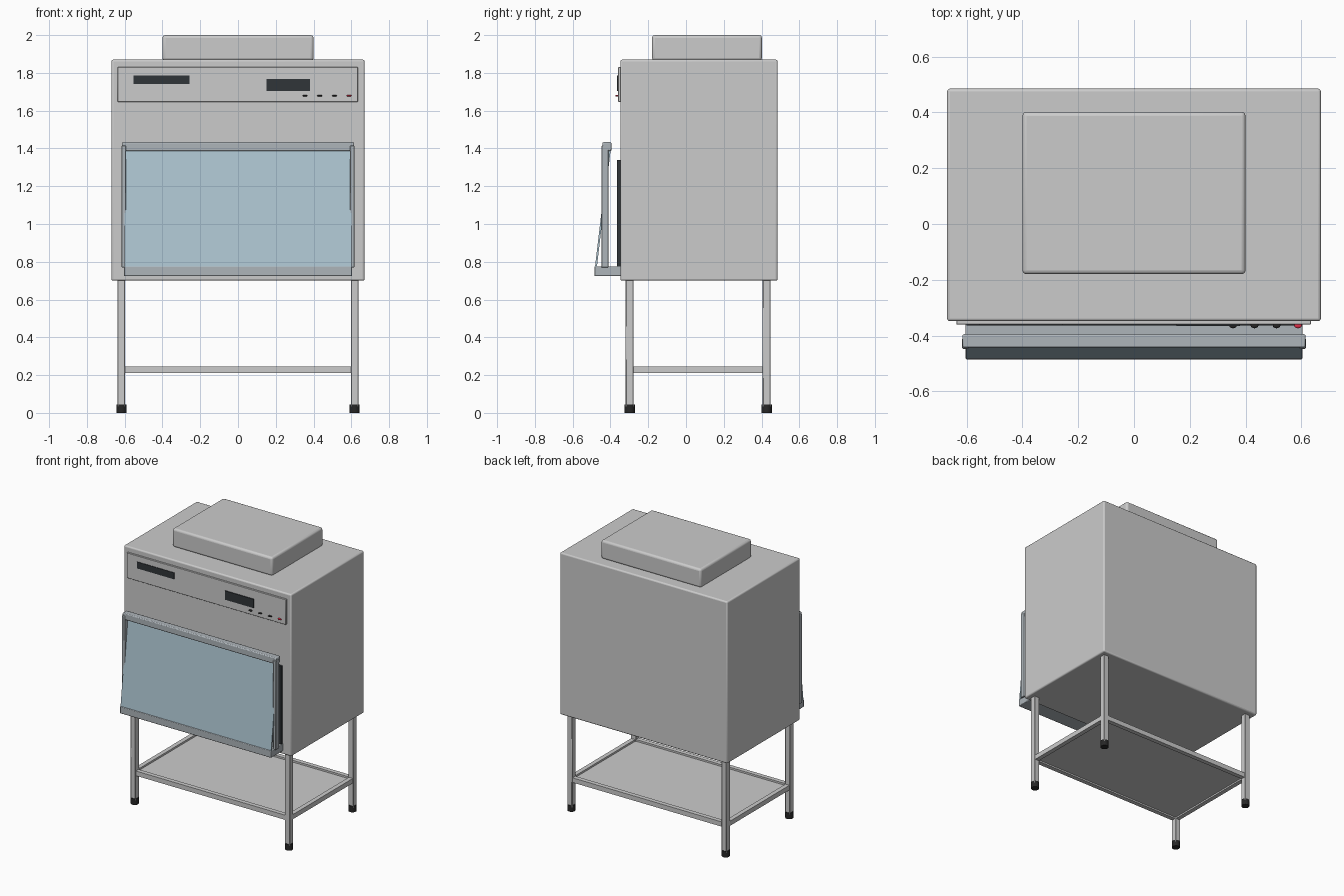
import bpy, math

if "Cube" in bpy.data.objects:
    bpy.data.objects.remove(bpy.data.objects["Cube"])


def material(name, rgb):
    m = bpy.data.materials.new(name)
    m.diffuse_color = (*rgb, 1)
    m.use_nodes = True
    m.node_tree.nodes["Principled BSDF"].inputs["Base Color"].default_value = m.diffuse_color
    return m


BLACK = material("black", (0.02, 0.02, 0.02))
DARK = material("dark", (0.03, 0.035, 0.04))
GLASS = material("glass", (0.42, 0.56, 0.64))
FRAME = material("frame_grey", (0.42, 0.46, 0.49))
PALE = material("pale_panel", (0.6, 0.6, 0.6))
RED = material("red", (0.8, 0.03, 0.07))


def finish(o, name, mat=None, bevel=0, segments=3):
    o.name = name
    if mat:
        o.data.materials.append(mat)
    if bevel:
        b = o.modifiers.new("bevel", "BEVEL")
        b.width, b.segments = bevel, segments
    bpy.ops.object.shade_smooth_by_angle(angle=math.radians(35))
    return o


def box(name, x, y, z, mat=None, bevel=0, segments=3):
    """Box from (min, max) ranges on each axis."""
    bpy.ops.mesh.primitive_cube_add(size=1, location=[(a + b) / 2 for a, b in (x, y, z)])
    o = bpy.context.object
    o.scale = [b - a for a, b in (x, y, z)]
    bpy.ops.object.transform_apply(location=False, rotation=False, scale=True)
    return finish(o, name, mat, bevel, segments)


# Cabinet body and blower housing on top
box("cabinet_body", (-0.67, 0.67), (-0.348, 0.485), (0.70, 1.87), bevel=0.01)
box("blower_housing", (-0.40, 0.40), (-0.18, 0.402), (1.865, 2.0), bevel=0.015)

# Control panel with vent, display and buttons
box("control_panel", (-0.637, 0.635), (-0.36, -0.34), (1.647, 1.83), PALE, 0.002, 1)
box("vent_window", (-0.553, -0.257), (-0.364, -0.355), (1.74, 1.787), DARK)
box("display", (0.152, 0.38), (-0.366, -0.355), (1.703, 1.767), DARK)
for i, x in enumerate((0.355, 0.432, 0.511, 0.588)):
    bpy.ops.mesh.primitive_uv_sphere_add(segments=16, ring_count=8, location=(x, -0.363, 1.679))
    o = bpy.context.object
    o.scale = (0.014, 0.011, 0.005)
    finish(o, f"button_{i + 1}", RED if i == 3 else BLACK)

# Dark work opening behind the sash
box("work_opening", (-0.60, 0.60), (-0.364, -0.34), (0.77, 1.34), DARK)

# Sash frame: sill, uprights and top bar
box("sash_sill", (-0.604, 0.604), (-0.485, -0.34), (0.725, 0.776), FRAME, 0.004, 2)
box("sash_top_bar", (-0.615, 0.615), (-0.443, -0.395), (1.386, 1.433), FRAME, 0.006, 2)
for side, s in (("left", -1), ("right", 1)):
    xs = sorted((s * 0.593, s * 0.616))
    box(f"sash_upright_{side}", xs, (-0.448, -0.41), (0.77, 1.415), FRAME, 0.003, 1)

# Sloping glass sash, sheared from a thin upright pane
pane = box("glass_sash", (-0.602, 0.602), (-0.445, -0.435), (0.77, 1.40), GLASS)
for v in pane.data.vertices:
    v.co.y += 0.037 if v.co.z > 0 else -0.037

# Stand: legs, feet, rails and shelf
LX, FY, BY = 0.617, -0.298, 0.427
for sx, xn in ((-1, "left"), (1, "right")):
    x = sx * LX
    for y, yn in ((FY, "front"), (BY, "back")):
        box(f"{yn}_{xn}_leg", (x - 0.02, x + 0.02), (y - 0.021, y + 0.021), (0.03, 0.71), bevel=0.003, segments=1)
        bpy.ops.mesh.primitive_cylinder_add(vertices=20, radius=0.027, depth=0.045, location=(x, y, 0.0225))
        finish(bpy.context.object, f"{yn}_{xn}_foot", BLACK)
    box(f"{xn}_rail", (x - 0.016, x + 0.016), (FY, BY), (0.211, 0.245))
for y, yn in ((FY, "front"), (BY, "back")):
    box(f"{yn}_rail", (-LX, LX), (y - 0.016, y + 0.016), (0.211, 0.245))
box("lower_shelf", (-LX, LX), (FY, BY), (0.222, 0.232), PALE)
